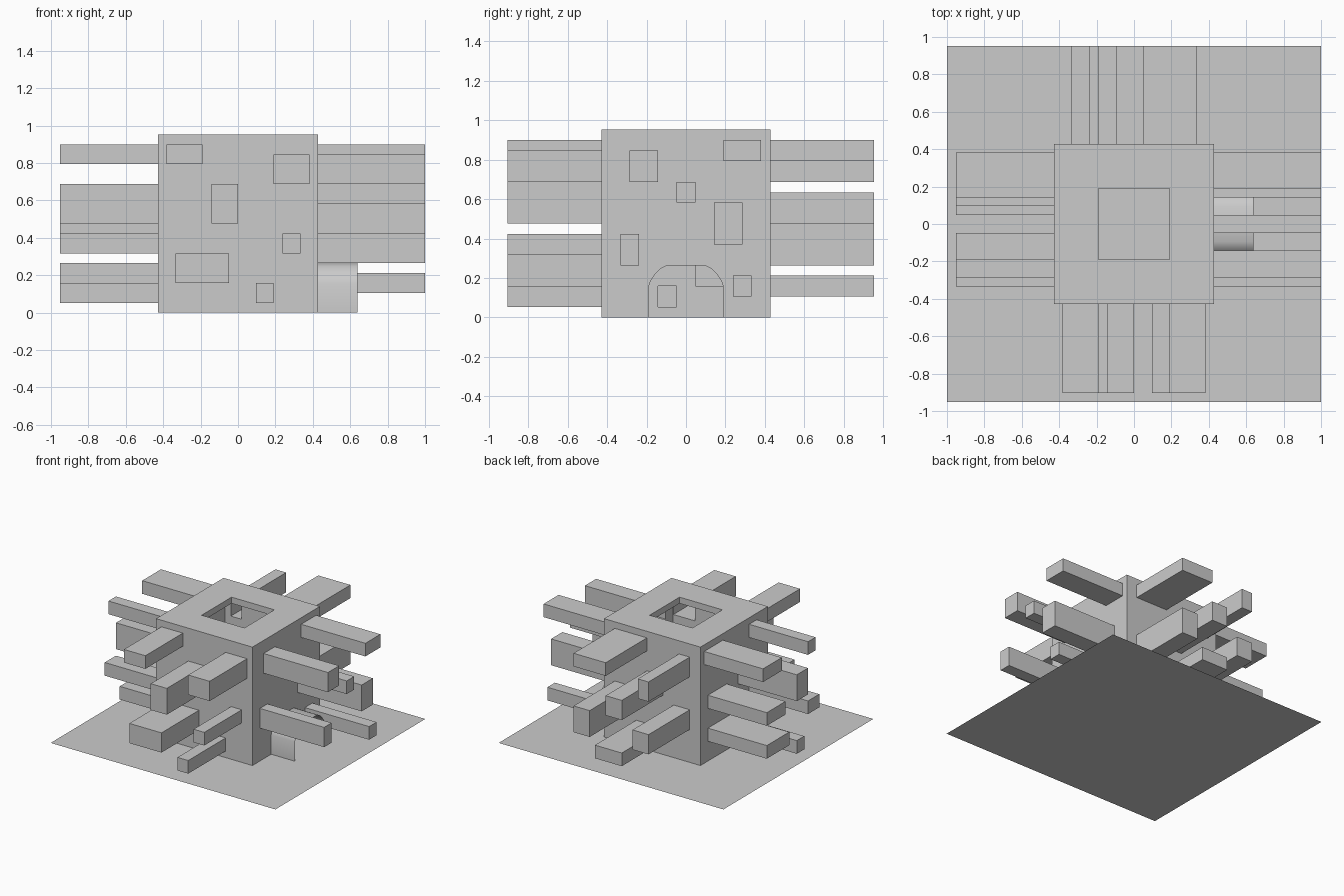
import bpy, bmesh

if "Cube" in bpy.data.objects:
    bpy.data.objects.remove(bpy.data.objects["Cube"])

U = 1 / 21          # horizontal grid step
H = 20 / 21 / 18    # vertical grid step
WALL = 9 * U        # outer half width of the block


def mesh_object(name, bm):
    bmesh.ops.recalc_face_normals(bm, faces=bm.faces[:])
    me = bpy.data.meshes.new(name)
    bm.to_mesh(me)
    bm.free()
    ob = bpy.data.objects.new(name, me)
    bpy.context.scene.collection.objects.link(ob)
    return ob


def box(name, lo, hi, open_axis=None, open_sign=1):
    """Box between two corners; optionally leave out one side."""
    bm = bmesh.new()
    bmesh.ops.create_cube(bm, size=1)
    for v in bm.verts:
        v.co = [lo[i] + (v.co[i] + 0.5) * (hi[i] - lo[i]) for i in range(3)]
    bmesh.ops.recalc_face_normals(bm, faces=bm.faces[:])
    if open_axis is not None:
        bm.normal_update()
        gone = [f for f in bm.faces if f.normal[open_axis] * open_sign > 0.9]
        bmesh.ops.delete(bm, geom=gone, context='FACES_ONLY')
    return mesh_object(name, bm)


def arch(name, x0, x1, capped):
    """Arched tunnel profile swept along x."""
    half = [(4 * U, -0.02 if capped else 0), (4 * U, 0.155), (0.178, 0.188),
            (0.158, 0.218), (0.130, 0.246), (2 * U, 5 * H)]
    pts = half + [(-y, z) for y, z in reversed(half)]
    bm = bmesh.new()
    a = [bm.verts.new((x0, y, z)) for y, z in pts]
    b = [bm.verts.new((x1, y, z)) for y, z in pts]
    for i in range(len(pts) - 1):
        bm.faces.new((a[i], a[i + 1], b[i + 1], b[i]))
    if capped:
        bm.faces.new((a[-1], a[0], b[0], b[-1]))
        bm.faces.new(a)
        bm.faces.new(b)
    return mesh_object(name, bm)


def cut(target, cutter):
    mod = target.modifiers.new("cut", 'BOOLEAN')
    mod.operation, mod.solver, mod.object = 'DIFFERENCE', 'EXACT', cutter
    bpy.context.view_layer.objects.active = target
    bpy.ops.object.modifier_apply(modifier=mod.name)
    bpy.data.objects.remove(cutter)


# ground sheet
bm = bmesh.new()
bm.faces.new([bm.verts.new((x, y * 20 * U, 0)) for x, y in ((-1, -1), (1, -1), (1, 1), (-1, 1))])
mesh_object("ground_sheet", bm)

# hollow block with roof opening and arched doorway
block = box("block", (-WALL, -WALL, 0), (WALL, WALL, 18 * H))
R = 0.384
cut(block, box("room_cutter", (-R, -R, -0.1), (R, R, 0.902)))
cut(block, box("roof_cutter", (-4 * U, -4 * U, 0.8), (4 * U, 4 * U, 1.1)))
cut(block, arch("door_cutter", 0.3, 0.5, True))

# entrance tunnel
tunnel = arch("entrance_tunnel", WALL, 0.64, False)
bpy.ops.object.select_all(action='DESELECT')
tunnel.select_set(True)
bpy.context.view_layer.objects.active = tunnel
bpy.ops.object.shade_smooth_by_angle(angle=0.7)

# light shafts: side -> (axis, sign, tip, [(start, end, bottom, top)]) in grid steps
SIDES = {
    "front": (1, -1, 19, [(-8, -4, 15, 17), (4, 8, 13, 16), (-3, 0, 9, 13),
                          (5, 7, 6, 8), (-7, -1, 3, 6), (2, 4, 1, 3)]),
    "right": (0, 1, 21, [(4, 8, 15, 17), (-6, -3, 13, 16), (-1, 1, 11, 13),
                         (3, 6, 7, 11), (-7, -5, 5, 8), (5, 7, 2, 4)]),
    "back": (1, 1, 20, [(1, 7, 15, 17), (-7, -5, 13, 16), (-2, 1, 9, 12),
                        (4, 7, 5, 9), (-7, -4, 5, 8), (-2, 3, 2, 4)]),
    "left": (0, -1, 20, [(3, 8, 15, 17), (-6, -4, 15, 17), (-4, -1, 9, 13), (2, 7, 8, 10),
                         (-7, -4, 6, 8), (1, 7, 3, 5), (-3, -1, 1, 3)]),
}


def span(axis, sign, near, far, s):
    """Corners of a box reaching outward from near to far."""
    d = sorted((sign * near, sign * far))
    lo, hi = [0, 0, s[2] * H], [0, 0, s[3] * H]
    lo[axis], hi[axis] = d
    lo[1 - axis], hi[1 - axis] = s[0] * U, s[1] * U
    return lo, hi


for side, (axis, sign, tip, shafts) in SIDES.items():
    for i, s in enumerate(shafts, 1):
        cut(block, box("window_cutter", *span(axis, sign, 0.35, 0.5, s)))
        box(f"{side}_shaft_{i}", *span(axis, sign, WALL, tip * U, s), axis, -sign)
